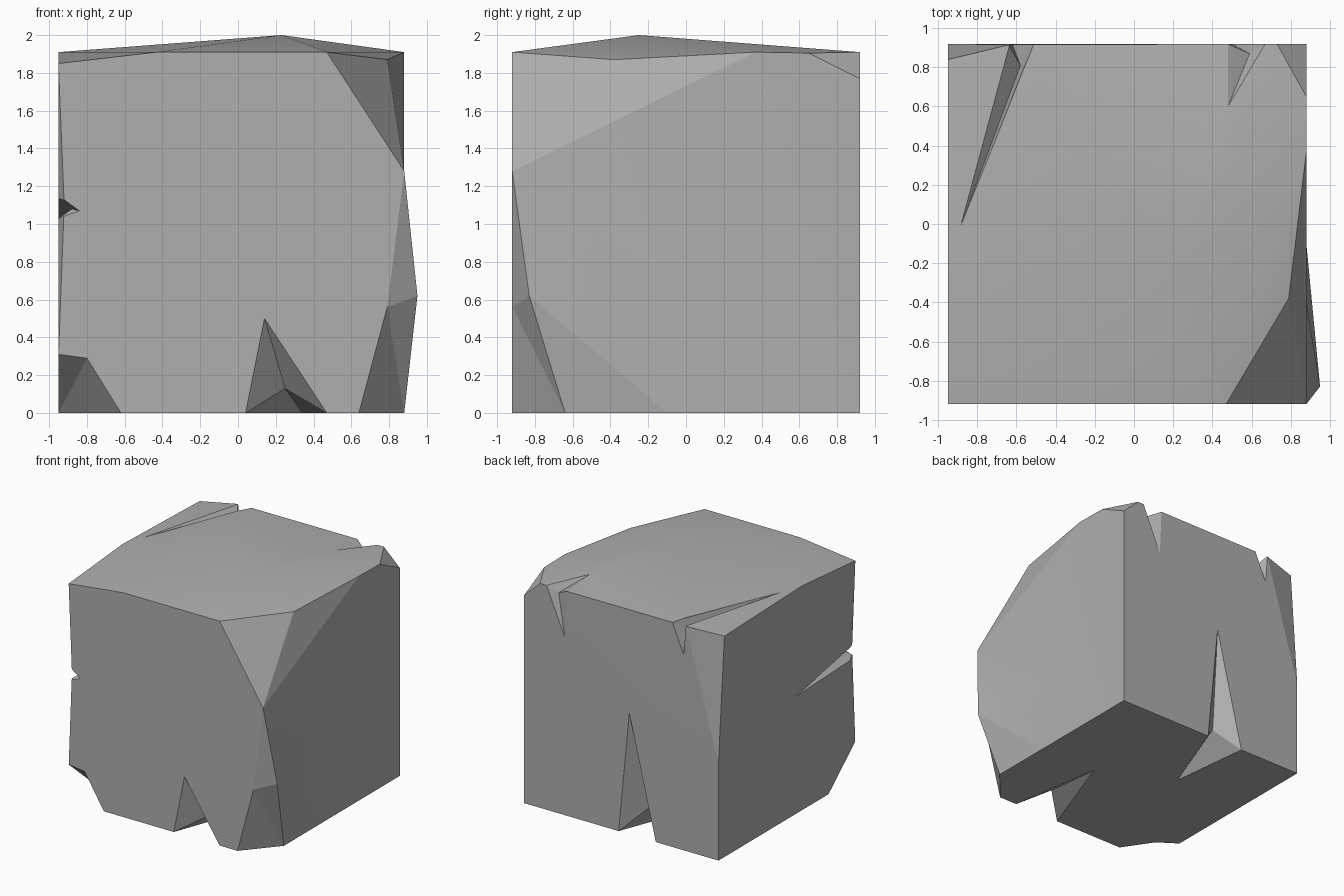
import bpy, bmesh, math

if "Cube" in bpy.data.objects:
    bpy.data.objects.remove(bpy.data.objects["Cube"])


def hull(name, points):
    """Convex solid around a handful of corner points."""
    bm = bmesh.new()
    for p in points:
        bm.verts.new(p)
    res = bmesh.ops.convex_hull(bm, input=bm.verts)
    junk = set(res["geom_interior"]) | set(res["geom_unused"])
    bmesh.ops.delete(bm, geom=[g for g in junk if isinstance(g, bmesh.types.BMVert)],
                     context='VERTS')
    bmesh.ops.recalc_face_normals(bm, faces=bm.faces)
    mesh = bpy.data.meshes.new(name)
    bm.to_mesh(mesh)
    bm.free()
    obj = bpy.data.objects.new(name, mesh)
    bpy.context.collection.objects.link(obj)
    return obj


def combine(target, tool, op):
    """Apply a boolean and remove the tool."""
    mod = target.modifiers.new(tool.name, 'BOOLEAN')
    mod.object = tool
    mod.operation = op
    mod.solver = 'EXACT'
    bpy.context.view_layer.objects.active = target
    bpy.ops.object.modifier_apply(modifier=mod.name)
    bpy.data.objects.remove(tool)


def crack(target, a, b, depth, tips, outside):
    """V-shaped crack over an edge: mouth a-b, tapering to a tip on each face."""
    for tip in tips:
        combine(target, hull("crack_cutter", [a, b, depth, tip, outside]), 'DIFFERENCE')


# Main block with broken top corners and a low peak on top
block = hull("stone_block", [
    (-.95, -.92, 0), (.64, -.92, 0), (.88, -.64, 0), (.88, .92, 0), (-.95, .92, 0),
    (.79, -.92, .56), (.88, -.92, 1.28), (-.95, .92, .83),
    (-.95, -.92, 1.85), (-.43, -.92, 1.91), (.47, -.92, 1.91), (.79, -.38, 1.87),
    (.88, .37, 1.91), (.88, .65, 1.905), (.88, .92, 1.77), (.73, .92, 1.91),
    (-.64, .915, 1.91), (-.95, .84, 1.88), (-.95, -.2, 1.91), (.23, -.25, 2.0)])

# Bulge low on the right front edge
combine(block, hull("edge_bulge", [
    (.95, -.83, .62), (.88, -.92, 1.28), (.79, -.92, .56), (.88, -.64, 0),
    (.88, -.1, 0), (.88, -.4, .86), (.5, -.5, .6)]), 'UNION')

# Chip at the lower left front corner
combine(block, hull("corner_chip", [
    (-.95, -.92, .31), (-.8, -.92, .29), (-.62, -.92, 0), (-.79, -.67, 0),
    (-.95, -.56, 0), (-.95, -.77, .17), (-1.15, -1.12, -.2)]), 'DIFFERENCE')

# Worn left front edge
combine(block, hull("edge_wear", [
    (-.95, -.92, 1.83), (-.95, -.92, .31), (-.92, -.92, 1.1), (-.95, -.84, 1.1),
    (-1.1, -1.07, 1.1)]), 'DIFFERENCE')

# Cracks: left front edge, front bottom, back bottom, two on the back top
crack(block, (-.95, -.92, 1.15), (-.95, -.92, 1.03), (-.88, -.87, 1.08),
      [(-.84, -.92, 1.07), (-.95, -.12, 1.0)], (-1.1, -1.1, 1.09))
crack(block, (.04, -.92, 0), (.47, -.92, 0), (.25, -.74, .13),
      [(.14, -.92, .5), (.34, -.1, 0)], (.25, -1.1, -.15))
crack(block, (-.01, .92, 0), (-.36, .92, 0), (-.2, .75, .2),
      [(-.11, .92, 1.03), (-.28, .21, 0)], (-.19, 1.1, -.15))
crack(block, (-.64, .915, 1.915), (-.51, .92, 1.915), (-.58, .81, 1.83),
      [(-.62, .915, 1.66), (-.9, -.05, 1.915)], (-.58, 1.1, 2.1))
crack(block, (.48, .92, 1.91), (.67, .92, 1.91), (.59, .87, 1.85),
      [(.5, .92, 1.52), (.48, .6, 1.935)], (.58, 1.1, 2.1))

# Dark grey stone
stone = bpy.data.materials.new("stone_grey")
stone.diffuse_color = (.43, .43, .43, 1)
stone.use_nodes = True
stone.node_tree.nodes["Principled BSDF"].inputs["Base Color"].default_value = stone.diffuse_color
block.data.materials.clear()
block.data.materials.append(stone)
for face in block.data.polygons:
    face.material_index = 0

# Soft shading only across the shallowest facets
bpy.ops.object.select_all(action='DESELECT')
block.select_set(True)
bpy.context.view_layer.objects.active = block
bpy.ops.object.shade_smooth_by_angle(angle=math.radians(11))
